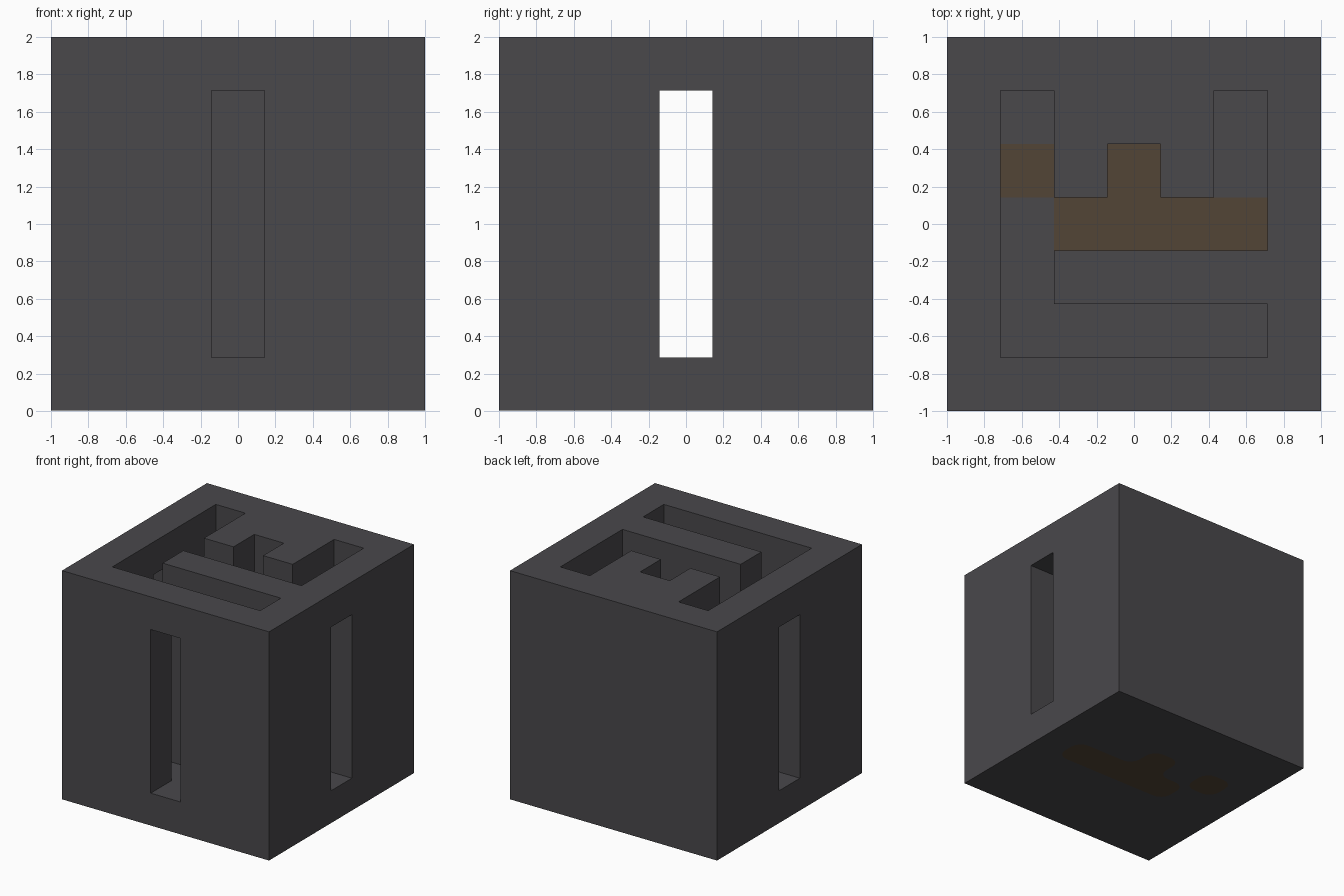
import bpy
import bmesh
from mathutils import Vector

if "Cube" in bpy.data.objects:
    bpy.data.objects.remove(bpy.data.objects["Cube"], do_unlink=True)

N = 7
CELL = 2 / N
LIFT = 0.003  # the body rests on thin floor plates

# Plan from back to front: '#' wall, '.' grey pocket, 'o' brown-floored pocket
PLAN = ["#######",
        "#.###.#",
        "#o#o#.#",
        "#.oooo#",
        "#.#####",
        "#.....#",
        "#######"][::-1]


def material(name, color):
    mat = bpy.data.materials.new(name)
    mat.use_nodes = True
    mat.diffuse_color = (*color, 1)
    mat.node_tree.nodes["Principled BSDF"].inputs["Base Color"].default_value = (*color, 1)
    return mat


grey = material("charcoal grey", (0.067, 0.065, 0.071))
brown = material("dark brown", (0.085, 0.058, 0.037))


def finish(bm, name, mats):
    mesh = bpy.data.meshes.new(name)
    bm.to_mesh(mesh)
    bm.free()
    for mat in mats:
        mesh.materials.append(mat)
    obj = bpy.data.objects.new(name, mesh)
    bpy.context.collection.objects.link(obj)
    return obj


def solid(i, j, k):
    """True where the block has material in a grid cell."""
    if not all(0 <= c < N for c in (i, j, k)):
        return False
    if k == 0:
        return True
    if k < N - 1:
        side_tunnel = j == 3
        front_slot = i == 3 and j == 0
        if side_tunnel or front_slot:
            return False
    return PLAN[j][i] == "#"


# Carved block: a quad wherever a solid cell meets an empty one
bm = bmesh.new()
cells = [(i, j, k) for i in range(N) for j in range(N) for k in range(N) if solid(i, j, k)]
for cell in cells:
    for axis in range(3):
        for sign in (-1, 1):
            normal = Vector((0, 0, 0))
            normal[axis] = sign
            if solid(*(int(c + n) for c, n in zip(cell, normal))):
                continue
            u = Vector((0, 0, 0))
            u[(axis + 1) % 3] = 0.5
            v = normal.cross(u)
            mid = Vector(cell) + Vector((0.5, 0.5, 0.5)) + normal / 2
            corners = [mid - u - v, mid + u - v, mid + u + v, mid - u + v]
            face = bm.faces.new([bm.verts.new(p * CELL - Vector((1, 1, 0))) for p in corners])
            pocket_floor = axis == 2 and sign > 0 and cell[2] == 0
            if pocket_floor and PLAN[cell[1]][cell[0]] == "o":
                face.material_index = 1
bmesh.ops.remove_doubles(bm, verts=bm.verts, dist=0.001)
for vert in bm.verts:
    if vert.co.z < LIFT:
        vert.co.z = LIFT
finish(bm, "carved_block", [grey, brown])


# Rounded brown patches on the underside
def patch(name, outline):
    bm = bmesh.new()
    verts = [bm.verts.new((x * CELL - 1, y * CELL - 1, 0)) for x, y in outline]
    face = bm.faces.new(verts)
    bmesh.ops.bevel(bm, geom=list(bm.verts), offset=0.1, segments=4,
                    profile=0.5, affect='VERTICES')
    for face in bm.faces:
        face.normal_update()
        if face.normal.z > 0:
            face.normal_flip()
    finish(bm, name, [brown])


patch("underside_patch_long", [(2, 3), (6, 3), (6, 4), (4, 4), (4, 5), (3, 5), (3, 4), (2, 4)])
patch("underside_patch_small", [(1, 4), (2, 4), (2, 5), (1, 5)])
